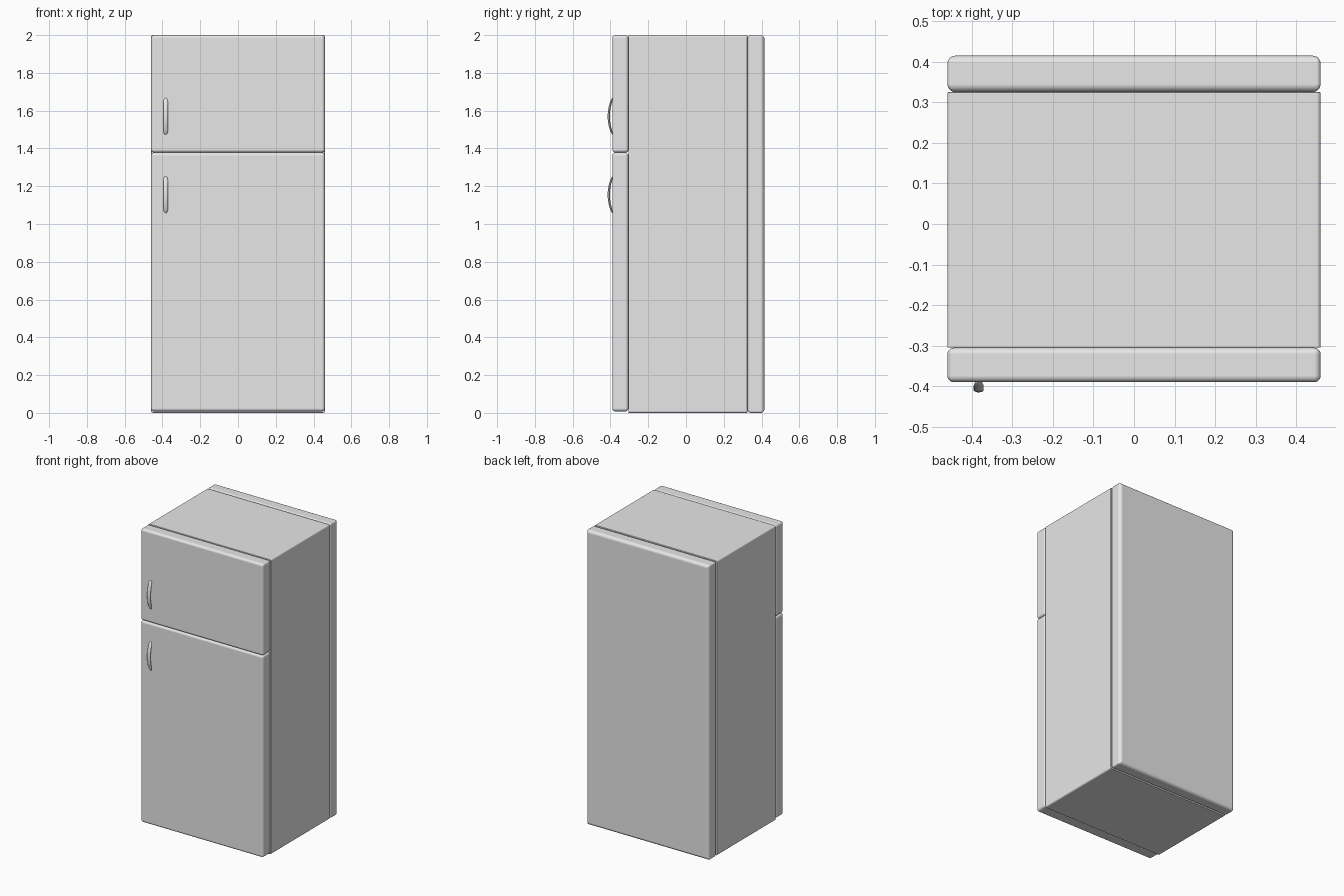
import bpy, bmesh, math

cube = bpy.data.objects.get("Cube")
if cube:
    bpy.data.objects.remove(cube, do_unlink=True)

# One plain enamel colour
enamel = bpy.data.materials.new("light grey enamel")
enamel.use_nodes = True
colour = (0.8, 0.8, 0.8, 1)
enamel.diffuse_color = colour
enamel.node_tree.nodes["Principled BSDF"].inputs["Base Color"].default_value = colour

HALF_W = 0.46
MAX_ROUND = 0.02


def finish(name, bm):
    bmesh.ops.recalc_face_normals(bm, faces=bm.faces)
    mesh = bpy.data.meshes.new(name)
    bm.to_mesh(mesh)
    bm.free()
    mesh.materials.append(enamel)
    obj = bpy.data.objects.new(name, mesh)
    bpy.context.collection.objects.link(obj)
    bpy.ops.object.select_all(action="DESELECT")
    obj.select_set(True)
    bpy.context.view_layer.objects.active = obj
    return obj


def rounded_box(name, y, z, front, back, sides):
    """Full-width box whose front, back and lengthwise edges have their own rounding."""
    bm = bmesh.new()
    bmesh.ops.create_cube(bm, size=1)
    for v in bm.verts:
        v.co.x *= 2 * HALF_W
        v.co.y = y[v.co.y > 0]
        v.co.z = z[v.co.z > 0]
    weight = bm.edges.layers.float.new("bevel_weight_edge")
    for e in bm.edges:
        a, b = (v.co.y for v in e.verts)
        radius = sides if abs(a - b) > 0.001 else front if a == y[0] else back
        e[weight] = radius / MAX_ROUND
    obj = finish(name, bm)
    bevel = obj.modifiers.new("rounding", "BEVEL")
    bevel.limit_method = "WEIGHT"
    bevel.width = MAX_ROUND
    bevel.segments = 5
    bevel.harden_normals = True
    bpy.ops.object.shade_smooth_by_angle(angle=math.radians(40))


def handle(name, z_mid, x=-0.383, half_len=0.098, steps=20, sides=14):
    """Bowed grip with an oval section and rounded ends."""
    bm = bmesh.new()
    rings = []
    for i in range(steps + 1):
        t = -math.cos(math.pi * i / steps)
        end = max(0.25, min(1, (1 - t ** 8) ** 0.5))
        z = z_mid + t * half_len
        y = -0.409 + 0.021 * t * t
        ring = []
        for k in range(sides):
            a = math.tau * k / sides
            ring.append(bm.verts.new((x + 0.0125 * end * math.cos(a),
                                      y + 0.006 * end * math.sin(a), z)))
        rings.append(ring)
    for low, high in zip(rings, rings[1:]):
        for k in range(sides):
            n = (k + 1) % sides
            bm.faces.new((low[k], low[n], high[n], high[k]))
    bm.faces.new(rings[0])
    bm.faces.new(rings[-1])
    finish(name, bm)
    bpy.ops.object.shade_smooth_by_angle(angle=math.radians(50))


# Cabinet and rear panel
rounded_box("cabinet", (-0.305, 0.325), (0, 2), 0.014, 0.003, 0.01)
rounded_box("back_panel", (0.325, 0.415), (0, 2), 0.003, 0.02, 0.01)

# Doors
rounded_box("freezer_door", (-0.39, -0.305), (1.378, 2), 0.016, 0.016, 0.016)
rounded_box("fridge_door", (-0.39, -0.305), (0.008, 1.378), 0.016, 0.016, 0.016)

# Grips
handle("freezer_handle", 1.57)
handle("fridge_handle", 1.155)
